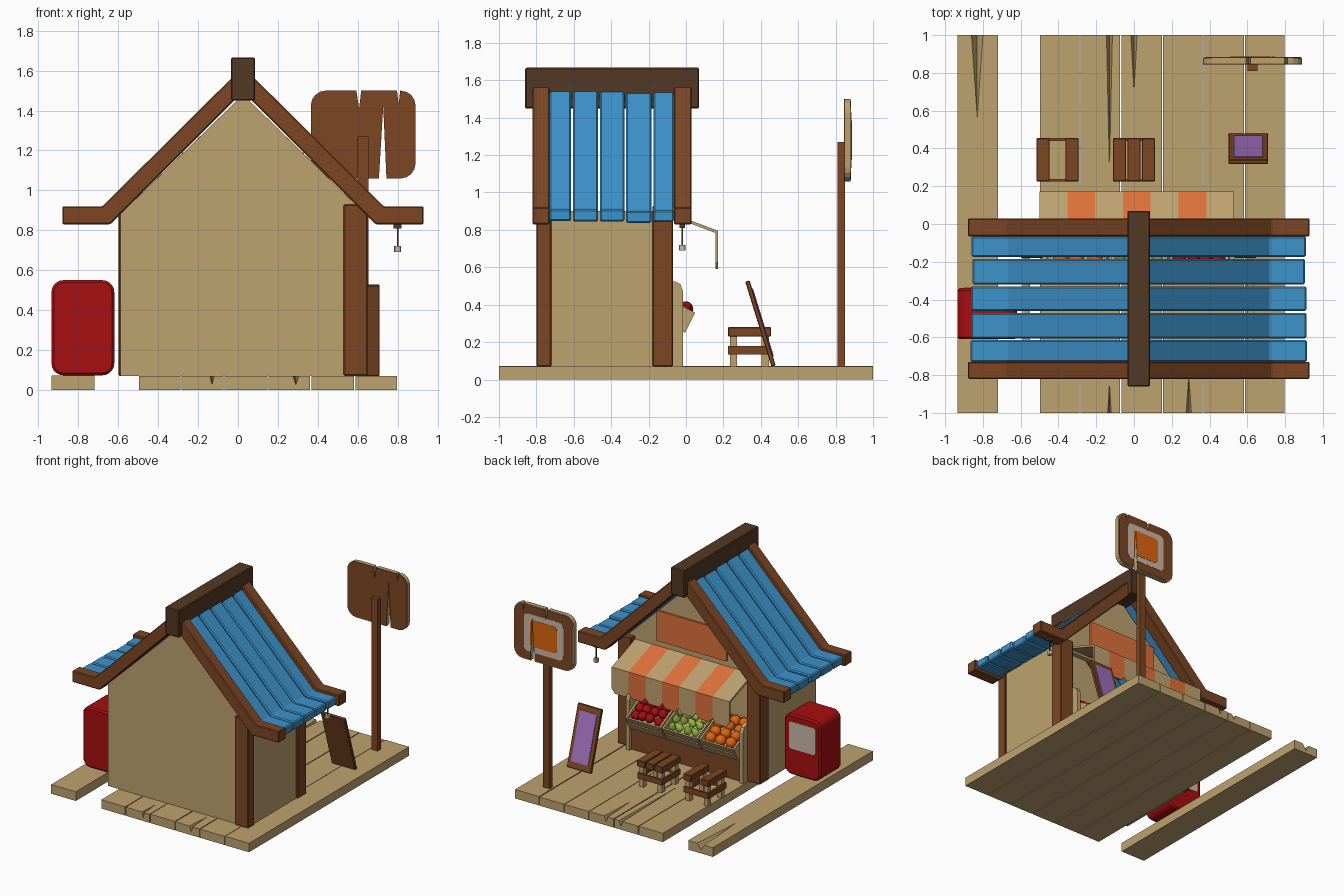
import bpy, bmesh, math, random
from mathutils import Matrix, Vector

if "Cube" in bpy.data.objects:
    bpy.data.objects.remove(bpy.data.objects["Cube"])

random.seed(4)


def mat(name, r, g, b):
    lin = [((c / 255 + 0.055) / 1.055) ** 2.4 for c in (r, g, b)]
    m = bpy.data.materials.new(name)
    m.diffuse_color = (*lin, 1)
    m.use_nodes = True
    m.node_tree.nodes["Principled BSDF"].inputs["Base Color"].default_value = m.diffuse_color
    return m


TAN = mat("tan wood", 190, 162, 111)
BROWN = mat("brown wood", 125, 70, 35)
DARK = mat("dark brown wood", 84, 56, 35)
BLUE = mat("blue roof", 61, 147, 203)
RED = mat("red", 168, 14, 17)
ORANGE = mat("awning orange", 222, 113, 58)
BRIGHT = mat("bright orange", 224, 100, 14)
GREEN = mat("pear green", 160, 200, 66)
PURPLE = mat("purple", 158, 112, 188)
GREY = mat("warm grey", 204, 186, 170)


def prism(pts, a, b, axis='y'):
    put = {'x': lambda p, t: (t, p[0], p[1]), 'y': lambda p, t: (p[0], t, p[1]),
           'z': lambda p, t: (p[0], p[1], t)}[axis]
    n = len(pts)
    faces = [list(range(n)), list(range(n, 2 * n))]
    faces += [[i, (i + 1) % n, n + (i + 1) % n, n + i] for i in range(n)]
    return [put(p, a) for p in pts] + [put(p, b) for p in pts], faces


def box(x0, x1, y0, y1, z0, z1):
    return prism([(x0, z0), (x1, z0), (x1, z1), (x0, z1)], y0, y1)


def rrect(x0, x1, z0, z1, r, n=4):
    pts = []
    for k, (cx, cz) in enumerate([(x1 - r, z1 - r), (x0 + r, z1 - r), (x0 + r, z0 + r), (x1 - r, z0 + r)]):
        for i in range(n + 1):
            a = math.pi / 2 * (k + i / n)
            pts.append((cx + r * math.cos(a), cz + r * math.sin(a)))
    return pts


def build(name, m, solids, M=None, bevel=0, cutter=None):
    bm = bmesh.new()
    for verts, faces in solids:
        vs = [bm.verts.new(v) for v in verts]
        for f in faces:
            bm.faces.new([vs[i] for i in f])
    bmesh.ops.recalc_face_normals(bm, faces=bm.faces)
    if M:
        bm.transform(M)
    return finish(name, m, bm, bevel, cutter)


def finish(name, m, bm, bevel=0, cutter=None):
    me = bpy.data.meshes.new(name)
    bm.to_mesh(me)
    bm.free()
    ob = bpy.data.objects.new(name, me)
    bpy.context.collection.objects.link(ob)
    if m:
        me.materials.append(m)
    if cutter:
        b = ob.modifiers.new("cracks", 'BOOLEAN')
        b.operation, b.object, b.solver = 'DIFFERENCE', cutter, 'EXACT'
    if bevel:
        b = ob.modifiers.new("bevel", 'BEVEL')
        b.width, b.segments = bevel, 1
    return ob


def helper(name, solids):
    ob = build(name, None, solids)
    ob.hide_render = True
    ob.display_type = 'WIRE'
    return ob


# plank floor with wedge cracks
def crack(x, w, y0, y1):
    y0 *= 1.002
    return ([(x - w, y0, .08), (x + w, y0, .08), (x, y0, .025), (x, y1, .08)],
            [(0, 1, 2), (0, 1, 3), (1, 2, 3), (2, 0, 3)])


cracks = helper("floor_crack_cutter", [crack(-.83, .035, 1, .5), crack(0, .02, 1, .64),
                                       crack(-.13, .02, 1, .1), crack(.29, .018, -1, -.75),
                                       crack(-.13, .012, -1, -.8)])
edges = [-.5, -.285, -.07, .15, .365, .585, .8]
build("floor_planks", TAN, [box(a + .003, b - .003, -1, 1, 0, .072 + random.uniform(-.004, .003))
                            for a, b in zip(edges, edges[1:])], cutter=cracks)
build("side_plank", TAN, [box(-.935, -.72, -1, 1, 0, .073)], cutter=cracks)

# walls
CX = .025
build("back_wall", TAN, [prism([(-.59, .07), (.64, .07), (.64, .88), (CX, 1.48), (-.59, .88)], -.78, -.74)])
build("side_walls", TAN, [box(-.59, -.55, -.76, -.12, .07, .9), box(.6, .635, -.76, -.12, .07, .9)])
build("front_gable", TAN, [prism([(-.57, .87), (.62, .87), (.6, .92), (CX, 1.48), (-.55, .92)], -.16, -.12)])
build("gable_panel", ORANGE, [box(-.28, .33, -.12, -.105, .95, 1.19)])
build("corner_posts", BROWN, [box(.53, .65, -.8, -.72, .07, .93), box(.53, .65, -.18, -.07, .07, .93),
                              box(-.6, -.48, -.18, -.07, .07, .93)], bevel=.006)


# roof: bent profile shared by rake boards and blue planks
def roof(outer, inner, knee_o, knee_i, top, low, end, y0, y1):
    half = [(0, outer), (knee_o, top), (end, top), (end, low), (knee_i, low), (0, inner)]
    pts = half + [(-d, z) for d, z in half[-2:0:-1]]
    return prism([(CX + d, z) for d, z in pts], y0, y1)


for n, y0, y1 in (("back", -.82, -.73), ("front", -.065, .03)):
    build(n + "_rake_boards", BROWN, [roof(1.62, 1.495, .705, .665, .92, .83, .905, y0, y1)], bevel=.006)
cuts = [-.735, -.61, -.465, -.325, -.18, -.06]
planks = []
for a, b in zip(cuts, cuts[1:]):
    j = random.uniform(-.008, .006)
    planks.append(roof(1.595 + j, 1.515 + j, .695, .675, .905 + j, .842 + j, .885 + j, a + .005, b - .005))
build("roof_planks", BLUE, planks, bevel=.008)
build("ridge_beam", DARK, [box(-.035, .085, -.86, .07, 1.45, 1.667)], bevel=.006)

# striped awning with a scalloped lip
w = 1.03 / 7
for i in range(7):
    a = -.5 + i * w
    b = a + w
    slope = prism([(-.12, .905), (.172, .795), (.172, .778), (-.12, .888)], a, b, 'x')
    lip = prism([(a, .79), (a, .625), (a + .03, .59), (b - .03, .59), (b, .625), (b, .79)], .158, .172)
    build("awning_stripe", ORANGE if i % 2 else TAN, [slope, lip])

# market stand
side = [(-.3, .07), (-.015, .07), (-.015, .47), (-.03, .51), (-.06, .525), (-.3, .525)]
build("stand_sides", TAN, [prism(side, -.49, -.46, 'x'), prism(side, .505, .535, 'x')])
build("stand_body", BROWN, [box(-.46, .505, -.28, -.04, .07, .25)])


def fruit(name, m, cx, cols, r, M, pear=False):
    bm = bmesh.new()
    pitch = .27 / cols
    for c in range(cols):
        for k in range(4):
            p = Vector((cx + (c - (cols - 1) / 2) * pitch + random.uniform(-.005, .005),
                        -.055 - k * .065, .108 + random.uniform(-.008, .012)))
            new = bmesh.ops.create_uvsphere(bm, u_segments=12, v_segments=8, radius=r)['verts']
            for v in new:
                if pear and v.co.z > 0:
                    v.co.x *= 1 - .5 * v.co.z / r
                    v.co.y *= 1 - .5 * v.co.z / r
                    v.co.z *= 1.7
            tilt = Matrix.Rotation(random.uniform(-.5, .5), 4, 'Y')
            bmesh.ops.transform(bm, matrix=M @ Matrix.Translation(p) @ tilt, verts=new)
    for f in bm.faces:
        f.smooth = True
    finish(name, m, bm)


M = Matrix.Translation((0, -.005, .25)) @ Matrix.Rotation(math.radians(-27), 4, 'X')
for name, m, cx, cols, r in (("apples", RED, .345, 4, .036), ("pears", GREEN, .023, 4, .03),
                             ("oranges", BRIGHT, -.3, 3, .042)):
    a, b = cx - .155, cx + .155
    parts = [box(a, b, -.3, 0, 0, .015), box(a, a + .015, -.3, 0, 0, .12), box(b - .015, b, -.3, 0, 0, .12)]
    for y in (-.3, -.012):
        parts += [box(a, b, y, y + .012, z, z + .05) for z in (.005, .068)]
    build(name + "_crate", TAN, parts, M)
    fruit(name, m, cx, cols, r, M, name == "pears")

# stools, one of them with its middle slat missing
for cx, slats in ((-.405, (-1, 1)), (0, (-1, 0, 1))):
    build("stool_seat", BROWN, [box(cx + s * .077 - .035, cx + s * .077 + .035, .225, .455, .23, .28)
                                for s in slats], bevel=.004)
    build("stool_legs", TAN, [box(cx + s * .08 - .018, cx + s * .08 + .018, y, y + .038, .07, .23)
                              for s in (-1, 1) for y in (.235, .405)])
    build("stool_braces", BROWN, [box(cx - .105, cx + .105, y, y + .015, .135, .18) for y in (.224, .44)] +
          [box(cx + s * .1 - .008, cx + s * .1 + .008, .225, .455, .135, .18) for s in (-1, 1)])

# leaning menu board
M = Matrix.Translation((.605, .468, .072)) @ Matrix.Rotation(math.radians(17.1), 4, 'X')
build("menu_board", BROWN, [box(-.105, .105, -.012, .012, 0, .475)], M, bevel=.004)
build("menu_panel", PURPLE, [box(-.075, .075, .012, .017, .05, .43)], M)

# pole sign with split boards
build("sign_pole", BROWN, [box(.6, .655, .81, .85, .07, 1.27)])
splits = helper("sign_crack_cutter", [prism(t, .8, .95) for t in (
    [(.59, 1.52), (.62, 1.52), (.607, 1.41)], [(.795, 1.52), (.815, 1.52), (.805, 1.43)],
    [(.705, 1.04), (.745, 1.04), (.728, 1.42)])])
outline = rrect(.365, .89, 1.06, 1.5, .075)
build("sign_core", TAN, [prism(outline, .85, .88)], cutter=splits)
build("sign_back", BROWN, [prism(outline, .845, .85)], cutter=splits)
build("sign_frame", BROWN, [prism(rrect(.372, .883, 1.067, 1.493, .07), .88, .883)], cutter=splits)
build("sign_panel", GREY, [prism(rrect(.455, .8, 1.13, 1.43, .04), .883, .885)], cutter=splits)
build("sign_centre", BRIGHT, [prism(rrect(.51, .745, 1.175, 1.385, .03), .885, .887)], cutter=splits)

# vending machine
build("machine_body", RED, [prism(rrect(-.935, -.62, .073, .55, .06, 5), -.61, -.34)], bevel=.012)
build("machine_window", GREY, [prism(rrect(-.9, -.665, .28, .495, .025), -.341, -.336)])

# hanging bell
build("bell_cord", DARK, [box(.796, .804, -.024, -.016, .71, .84), box(.78, .82, -.035, -.005, .81, .835)])
build("bell", GREY, [prism(rrect(.783, .817, -.037, -.003, .012, 2), .69, .72, 'z')])
